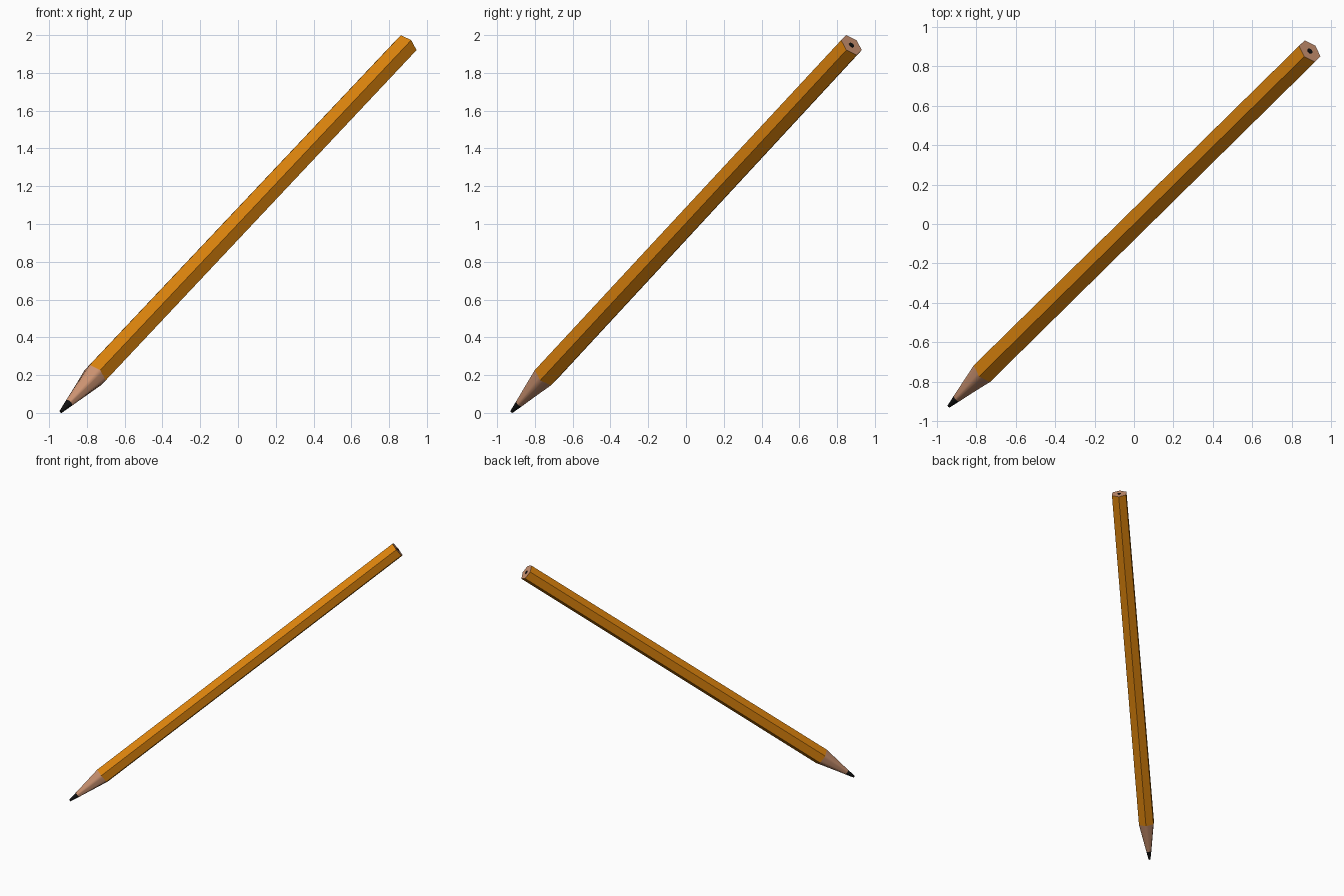
import bpy
import bmesh
import math
from mathutils import Vector, Matrix

if "Cube" in bpy.data.objects:
    bpy.data.objects.remove(bpy.data.objects["Cube"])

# Axis of the leaning pencil, from lead tip to flat end
TIP = Vector((-0.938, -0.923, 0.0065))
END = Vector((0.891, 0.876, 1.947))
AXIS = (END - TIP).normalized()
LENGTH = (END - TIP).length
UP = (Vector((0, 0, 1)) - AXIS * AXIS.z).normalized()   # one hexagon corner points up
SIDE = AXIS.cross(UP)
PLACE = Matrix((UP, SIDE, AXIS)).transposed().to_4x4()
PLACE.translation = TIP

SIDES = 24
NECK = 0.32      # where paint meets sharpened wood
LEAD = 0.075     # where wood meets lead


def material(name, rgb):
    m = bpy.data.materials.new(name)
    m.diffuse_color = (*rgb, 1)
    m.use_nodes = True
    m.node_tree.nodes["Principled BSDF"].inputs["Base Color"].default_value = m.diffuse_color
    return m


paint = material("orange paint", (0.72, 0.23, 0.004))
wood = material("bare wood", (0.60, 0.29, 0.165))
graphite = material("black lead", (0.006, 0.006, 0.006))


def hexagon(r, z, n=6):
    """Hexagon ring with n points (a multiple of six) spread along its sides."""
    k = n // 6
    pts = []
    for i in range(6):
        a = Vector((math.cos(i * math.pi / 3), math.sin(i * math.pi / 3), 0)) * r
        b = Vector((math.cos((i + 1) * math.pi / 3), math.sin((i + 1) * math.pi / 3), 0)) * r
        pts += [a.lerp(b, j / k) + Vector((0, 0, z)) for j in range(k)]
    return pts


def circle(r, z, n=SIDES):
    return [Vector((r * math.cos(2 * math.pi * i / n), r * math.sin(2 * math.pi * i / n), z))
            for i in range(n)]


def loft(name, rings, mat, cap_start=False, cap_end=False, smooth=False):
    bm = bmesh.new()
    loops = [[bm.verts.new(PLACE @ p) for p in ring] for ring in rings]
    n = len(loops[0])
    for a, b in zip(loops, loops[1:]):
        for i in range(n):
            j = (i + 1) % n
            bm.faces.new((a[i], a[j], b[j], b[i])).smooth = smooth
    if cap_start:
        bm.faces.new(loops[0][::-1])
    if cap_end:
        bm.faces.new(loops[-1])
    mesh = bpy.data.meshes.new(name)
    bm.to_mesh(mesh)
    bm.free()
    mesh.materials.append(mat)
    ob = bpy.data.objects.new(name, mesh)
    bpy.context.collection.objects.link(ob)
    return ob


# Painted six-sided body
body = loft("body", [hexagon(0.068, NECK), hexagon(0.066, LENGTH)], paint, cap_end=True)
body.data.materials.append(wood)
for f in body.data.polygons:
    if f.normal.dot(AXIS) > 0.9:      # unpainted flat end
        f.material_index = 1

# Sharpened wood, blending from hexagon to round
loft("sharpened_wood", [circle(0.021, LEAD), hexagon(0.068, NECK, SIDES)], wood, smooth=True)

# Lead point and the lead core showing at the flat end
loft("lead_point", [circle(0.008, 0), circle(0.021, LEAD)], graphite, cap_start=True, smooth=True)
loft("lead_core_end", [circle(0.015, LENGTH - 0.002), circle(0.015, LENGTH + 0.002)],
     graphite, cap_end=True)
